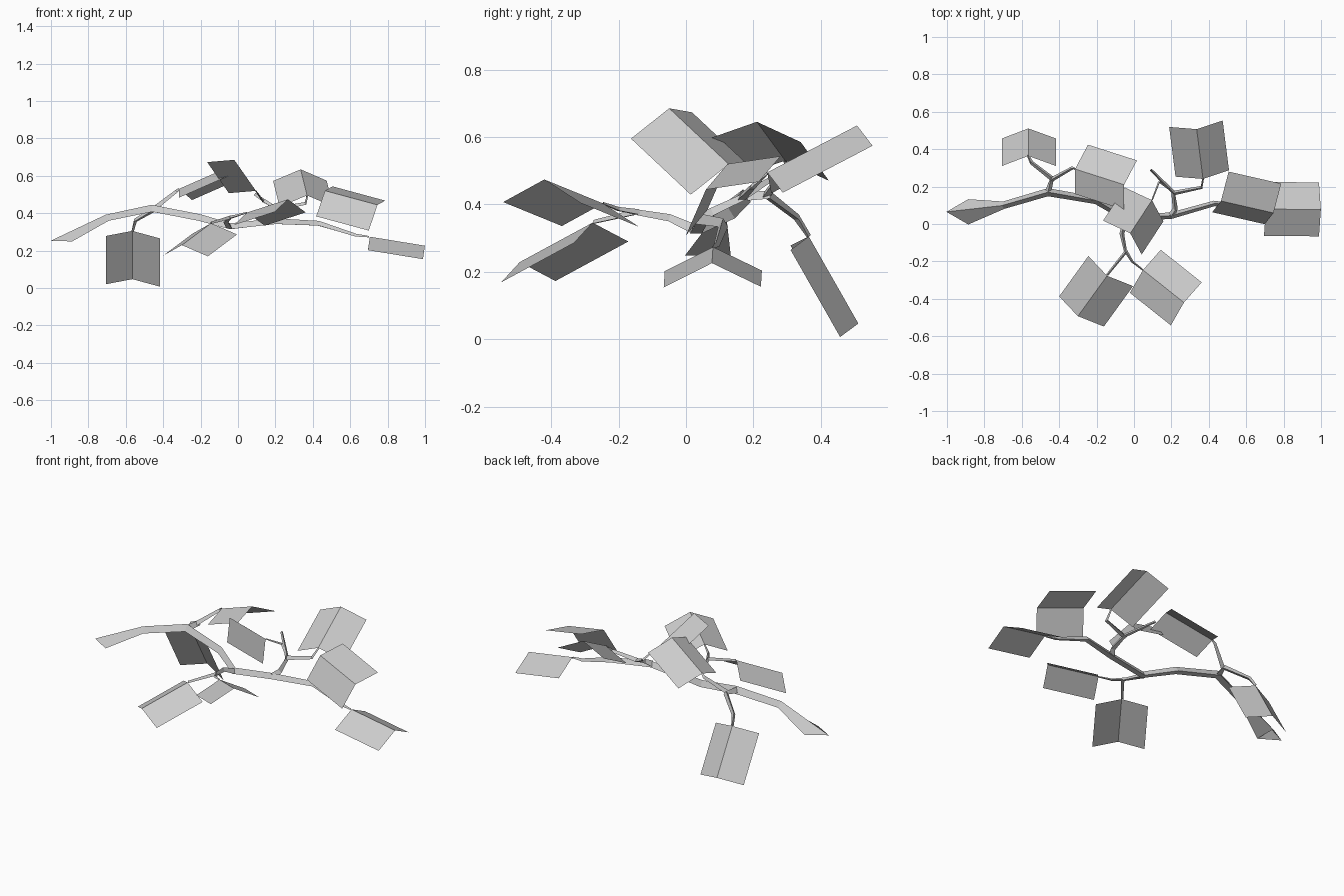
import bpy
from mathutils import Vector
from math import sin, cos, pi


def make(name, verts, faces):
    me = bpy.data.meshes.new(name)
    me.from_pydata([tuple(v) for v in verts], [], faces)
    me.update()
    ob = bpy.data.objects.new(name, me)
    bpy.context.collection.objects.link(ob)
    return ob


def limb(name, path, r0, start=None):
    """Three-sided open tube with its ridge on top; points are (x, y, z, radius)."""
    pts = [Vector(p[:3]) for p in path]
    n = len(pts)
    verts, faces = [], []
    for i, p in enumerate(pts):
        t = (pts[min(i + 1, n - 1)] - pts[max(i - 1, 0)]).normalized()
        if i == 0 and start:
            t = Vector(start).normalized()
        up = (Vector((0, 0, 1)) - t * t.z).normalized()
        side = t.cross(up)
        r = path[i][3] if len(path[i]) > 3 else r0 * (1 - 0.6 * i / (n - 1))
        for k in range(3):
            a = 2 * pi * k / 3
            verts.append(p + (up * cos(a) + side * sin(a)) * r)
    for i in range(n - 1):
        for k in range(3):
            j = (k + 1) % 3
            faces.append((i * 3 + k, i * 3 + j, i * 3 + 3 + j, i * 3 + 3 + k))
    return make(name, verts, faces)


def leaf(name, base, tip, wing_a, wing_b):
    """Rectangle folded along the spine from base to tip."""
    b, t, u, v = map(Vector, (base, tip, wing_a, wing_b))
    make(name, [b, t, b + u, t + u, b + v, t + v], [(0, 1, 3, 2), (1, 0, 4, 5)])


# Main branch, flared where it left the trunk
limb("main_branch", [(-.925, .065, .25, .078), (-.70, .10, .37, .023), (-.46, .17, .42, .025),
                     (-.20, .125, .37, .023), (-.04, .03, .325, .021), (.20, .045, .352, .020),
                     (.43, .11, .342, .017), (.63, .09, .28, .010), (.70, .08, .273, .005)],
     .02, start=(.02, 0, 1))

# Side branches and twigs
limb("left_branch", [(-.46, .17, .42), (-.44, .245, .425), (-.55, .33, .36), (-.565, .364, .305)], .02)
limb("left_twig", [(-.445, .235, .425), (-.33, .30, .515), (-.315, .294, .53)], .014)
limb("front_branch", [(-.045, .02, .325), (-.065, -.05, .357), (-.045, -.15, .375),
                      (-.144, -.273, .347)], .018)
limb("front_twig", [(-.047, -.14, .375), (-.01, -.20, .385), (.048, -.246, .403)], .011)
limb("right_branch", [(.20, .045, .355), (.22, .08, .375), (.21, .17, .42), (.09, .29, .50)], .02)
limb("right_twig", [(.21, .165, .42), (.36, .195, .45), (.369, .241, .492)], .014)
limb("centre_twig", [(.19, .19, .435), (.135, .225, .462), (.096, .127, .519)], .010)

# Folded leaf cards
LEAVES = [
    ((-.565, .364, .305), (-.565, .511, .047), (-.142, -.054, -.027), (.148, -.054, -.04)),
    ((-.315, .294, .53), (-.053, .21, .645), (0, -.134, -.047), (.069, .13, -.06)),
    ((.096, .127, .519), (-.02, -.05, .685), (.061, -.113, -.09), (-.145, .068, -.012)),
    ((.369, .241, .495), (.335, .507, .634), (.139, .046, -.06), (-.147, .012, -.062)),
    ((.465, .123, .52), (.746, .059, .444), (.041, .157, .023), (-.047, -.06, -.137)),
    ((.705, .08, .274), (.999, .077, .226), (-.01, .145, -.07), (-.01, -.143, -.072)),
    ((-.144, -.277, .346), (-.30, -.493, .229), (-.10, .106, -.056), (.139, -.055, -.06)),
    ((.048, -.246, .403), (.267, -.42, .474), (.095, .108, -.07), (-.07, -.122, -.067)),
]
for i, data in enumerate(LEAVES):
    leaf(f"leaf_{i + 1}", *data)
